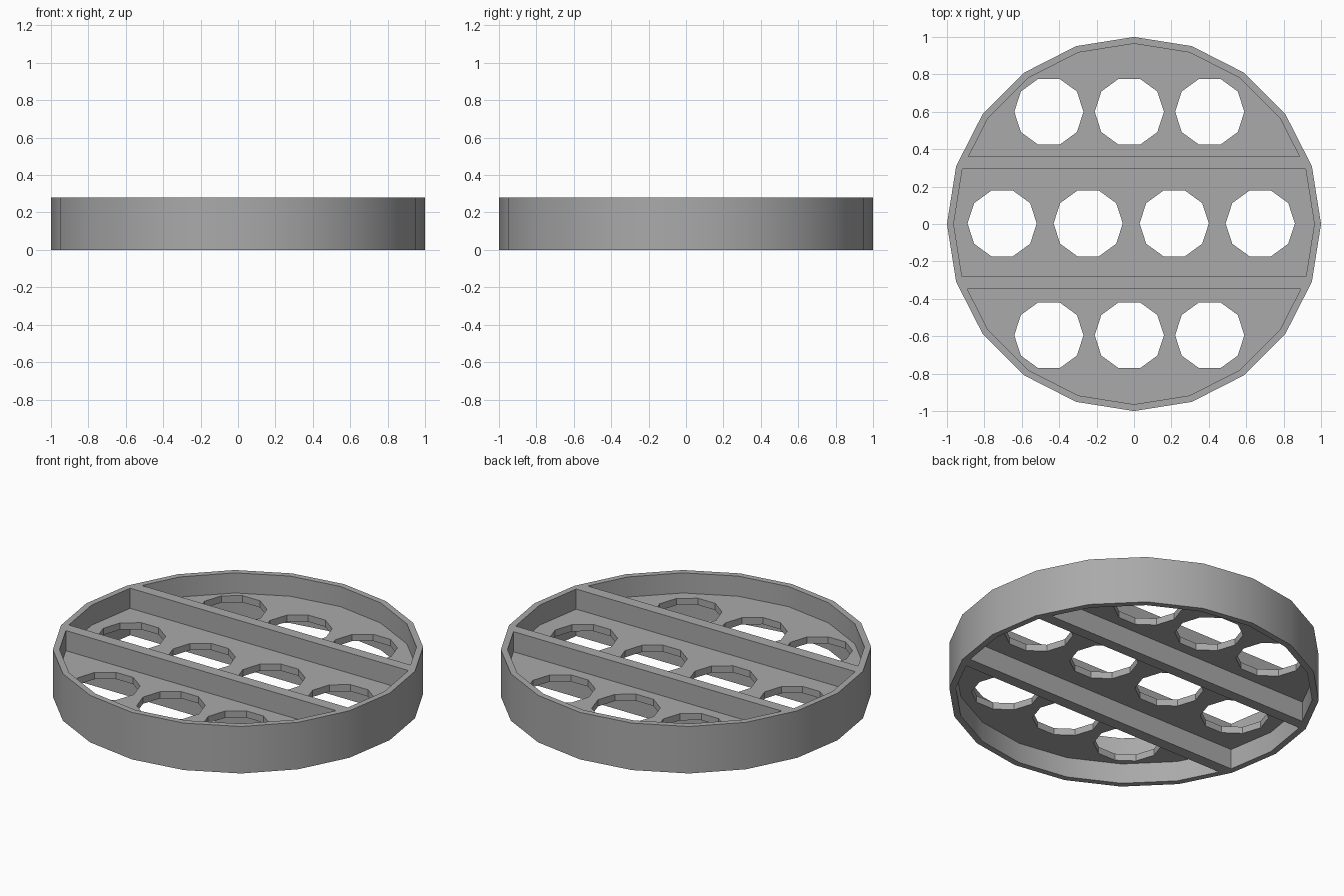
import bpy, bmesh
from math import cos, sin, tau, radians

cube = bpy.data.objects.get("Cube")
if cube:
    bpy.data.objects.remove(cube)

HEIGHT, SIDES, INNER = 0.28, 20, 0.964
FLOOR_LOW, FLOOR_HIGH = 0.12, 0.16
HOLE_RADIUS = 0.185

grey = bpy.data.materials.new("Grey")
grey.use_nodes = True
colour = (0.4, 0.4, 0.4, 1)
grey.diffuse_color = colour
grey.node_tree.nodes["Principled BSDF"].inputs["Base Color"].default_value = colour


def prism(bm, radius, sides, z0, z1, cx=0, cy=0, y_min=None, y_max=None):
    """Add an upright polygon prism, optionally trimmed to a band in y."""
    part = bmesh.new()
    rings = [[part.verts.new((cx + radius * cos(tau * i / sides),
                              cy + radius * sin(tau * i / sides), z))
              for i in range(sides)] for z in (z0, z1)]
    part.faces.new(rings[0][::-1])
    part.faces.new(rings[1])
    for i in range(sides):
        j = (i + 1) % sides
        part.faces.new((rings[0][i], rings[0][j], rings[1][j], rings[1][i]))
    for y, direction in ((y_min, -1), (y_max, 1)):
        if y is None:
            continue
        cut = bmesh.ops.bisect_plane(
            part, geom=part.verts[:] + part.edges[:] + part.faces[:],
            plane_co=(0, y, 0), plane_no=(0, direction, 0), clear_outer=True)
        edges = [e for e in cut["geom_cut"] if isinstance(e, bmesh.types.BMEdge)]
        bmesh.ops.contextual_create(part, geom=edges)
    bmesh.ops.recalc_face_normals(part, faces=part.faces)
    mesh = bpy.data.meshes.new("part")
    part.to_mesh(mesh)
    part.free()
    bm.from_mesh(mesh)
    bpy.data.meshes.remove(mesh)


def make_object(name, bm):
    mesh = bpy.data.meshes.new(name)
    bm.to_mesh(mesh)
    bm.free()
    mesh.materials.append(grey)
    obj = bpy.data.objects.new(name, mesh)
    bpy.context.collection.objects.link(obj)
    return obj


# Solid disc that becomes the rim, dividers and floor
bm = bmesh.new()
prism(bm, 1, SIDES, 0, HEIGHT)
tray = make_object("divided_tray", bm)

# Pockets above and below the floor, leaving two full-height dividers
bm = bmesh.new()
for z0, z1 in ((-0.1, FLOOR_LOW), (FLOOR_HIGH, HEIGHT + 0.1)):
    for y_min, y_max in ((0.36, None), (-0.28, 0.295), (None, -0.348)):
        prism(bm, INNER, SIDES, z0, z1, 0, 0, y_min, y_max)
pockets = make_object("pocket_cutter", bm)

# Three rows of ten-sided holes through the floor
bm = bmesh.new()
for y, first, step, count in ((0.6, -0.455, 0.43, 3),
                              (0.003, -0.705, 0.46, 4),
                              (-0.595, -0.455, 0.43, 3)):
    for i in range(count):
        prism(bm, HOLE_RADIUS, 10, -0.2, HEIGHT + 0.2, first + step * i, y)
holes = make_object("hole_cutter", bm)

for cutter in (pockets, holes):
    cutter.hide_render = True
    mod = tray.modifiers.new(cutter.name, 'BOOLEAN')
    mod.operation, mod.solver, mod.object = 'DIFFERENCE', 'EXACT', cutter

# Bake the cuts and drop the cutters
bpy.context.view_layer.update()
graph = bpy.context.evaluated_depsgraph_get()
cut_mesh = bpy.data.meshes.new_from_object(tray.evaluated_get(graph))
tray.modifiers.clear()
tray.data = cut_mesh
for cutter in (pockets, holes):
    bpy.data.objects.remove(cutter)

# Smooth round wall, sharp corners
bpy.ops.object.select_all(action='DESELECT')
tray.select_set(True)
bpy.context.view_layer.objects.active = tray
bpy.ops.object.shade_smooth_by_angle(angle=radians(30))
